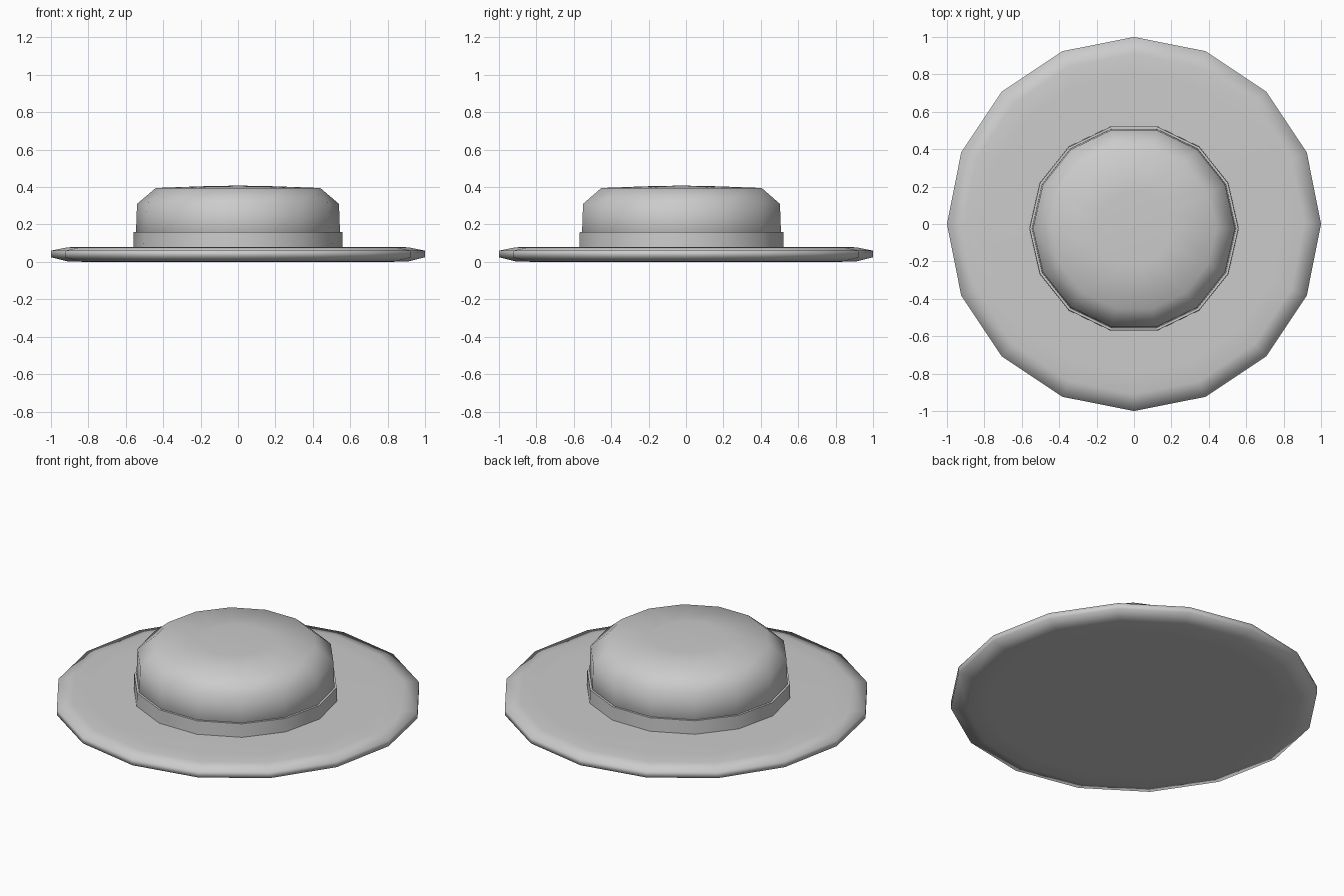
import bpy, bmesh, math

if "Cube" in bpy.data.objects:
    bpy.data.objects.remove(bpy.data.objects["Cube"])

grey = bpy.data.materials.new("light grey")
grey.diffuse_color = (0.6, 0.6, 0.6, 1)
grey.use_nodes = True
grey.node_tree.nodes["Principled BSDF"].inputs["Base Color"].default_value = grey.diffuse_color


def lathe(name, profile, sides, y=0.0, sharp=False):
    """Spin (radius, z) points around z; radius 0 makes a pole."""
    bm = bmesh.new()
    rings = []
    for r, z in profile:
        if r == 0:
            rings.append([bm.verts.new((0, y, z))] * sides)
        else:
            rings.append([bm.verts.new((r * math.cos(2 * math.pi * i / sides),
                                        y + r * math.sin(2 * math.pi * i / sides), z))
                          for i in range(sides)])
    for a, b in zip(rings, rings[1:]):
        for i in range(sides):
            j = (i + 1) % sides
            bm.faces.new(list(dict.fromkeys((a[i], a[j], b[j], b[i]))))
    bmesh.ops.recalc_face_normals(bm, faces=bm.faces)
    for f in bm.faces:
        f.smooth = True
    if sharp:
        for e in bm.edges:
            if e.calc_face_angle(0) > math.radians(40):
                e.smooth = False
    me = bpy.data.meshes.new(name)
    bm.to_mesh(me)
    bm.free()
    me.materials.append(grey)
    ob = bpy.data.objects.new(name, me)
    bpy.context.collection.objects.link(ob)
    return ob


# Wide brim, a solid disc with a tapered rim
lathe("brim", [(0, 0), (0.8, 0), (0.91, 0.002), (1, 0.025), (1, 0.06),
               (0.91, 0.078), (0.8, 0.08), (0, 0.08)], 16)

# Hat band around the foot of the crown
lathe("band", [(0.5, 0.07), (0.56, 0.07), (0.558, 0.16), (0.5, 0.16)], 14, -0.024, True)

# Low rounded crown
lathe("crown", [(0, 0.07), (0.5, 0.07), (0.548, 0.09), (0.54, 0.31), (0.44, 0.395),
                (0.2, 0.404), (0, 0.408)], 14, -0.024)
